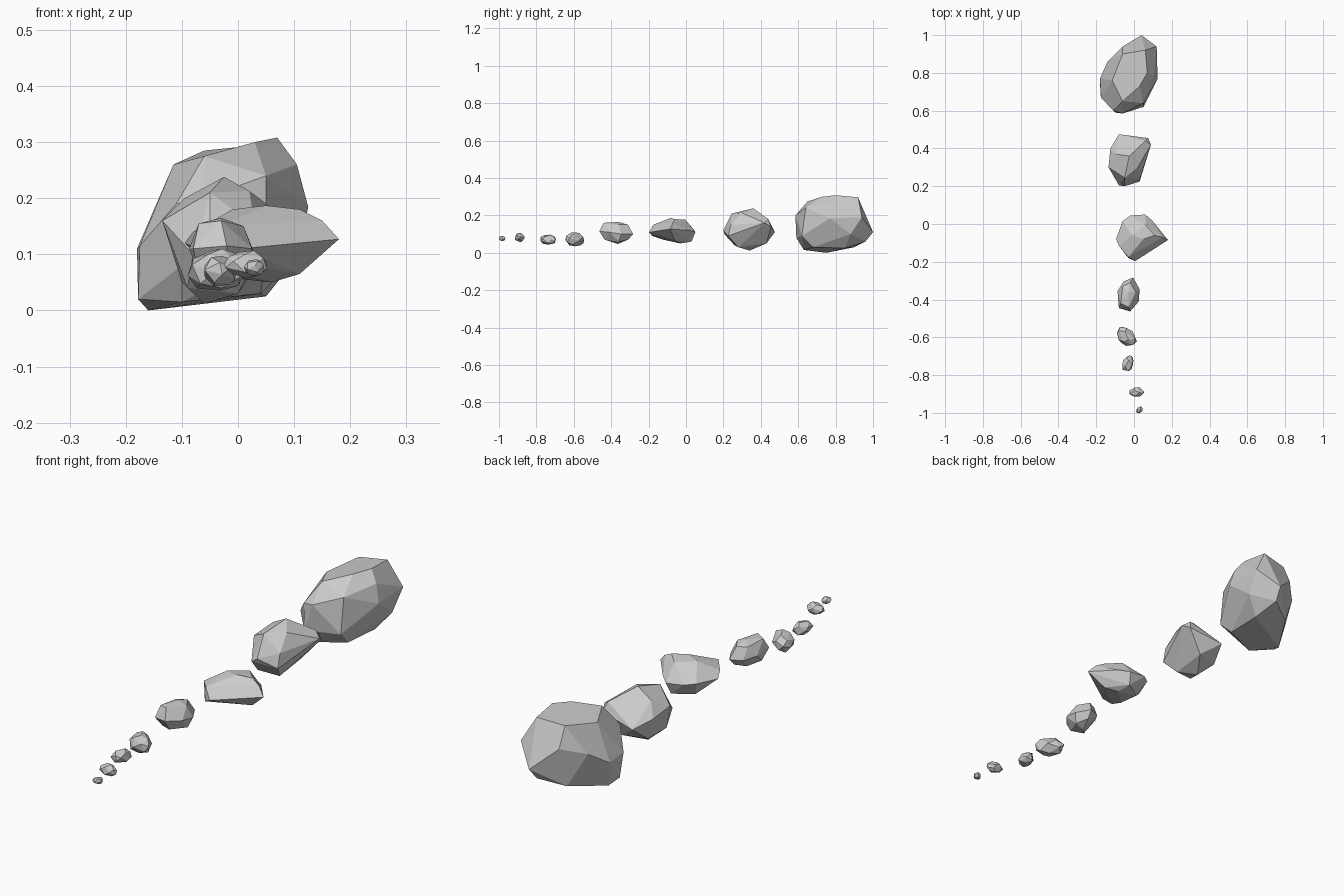
import bpy, bmesh, math, random
from mathutils import Vector, Matrix


def rock(name, pts, merge=11):
    """Faceted stone: hull of a few corner points, near-flat facets merged."""
    pts = [Vector(p) for p in pts]
    mid = sum(pts, Vector()) / len(pts)
    bm = bmesh.new()
    for p in pts:
        bm.verts.new(p - mid)
    res = bmesh.ops.convex_hull(bm, input=bm.verts[:])
    loose = [v for v in bm.verts if not v.link_faces]
    bmesh.ops.delete(bm, geom=loose, context='VERTS')
    bmesh.ops.dissolve_limit(bm, angle_limit=math.radians(merge),
                             verts=bm.verts[:], edges=bm.edges[:])
    bmesh.ops.recalc_face_normals(bm, faces=bm.faces[:])
    me = bpy.data.meshes.new(name)
    bm.to_mesh(me)
    bm.free()
    ob = bpy.data.objects.new(name, me)
    ob.location = mid
    bpy.context.collection.objects.link(ob)
    return ob


def pebble_points(lo, hi, yaw, stretch, seed, n=20):
    """Jittered points on a turned ellipsoid, fitted to a bounding box."""
    rnd = random.Random(seed)
    turn = Matrix.Rotation(math.radians(yaw), 3, 'Z')
    pts = []
    for i in range(n):
        z = 1 - 2 * (i + 0.5) / n
        a = i * 2.39996 + rnd.uniform(-0.3, 0.3)
        r = math.sqrt(1 - z * z)
        p = Vector((r * math.cos(a) * stretch, r * math.sin(a), z))
        pts.append(turn @ (p * rnd.uniform(0.92, 1.08)))
    mn = [min(p[k] for p in pts) for k in range(3)]
    mx = [max(p[k] for p in pts) for k in range(3)]
    return [[lo[k] + (p[k] - mn[k]) / (mx[k] - mn[k]) * (hi[k] - lo[k])
             for k in range(3)] for p in pts]


# Largest boulder at the back
rock("boulder_largest", [
    (-.06, .9, .285), (.06, .92, .297), (.07, .8, .308), (.03, .73, .3),
    (-.06, .65, .275), (-.115, .76, .26), (.105, .78, .26), (.12, .94, .19),
    (.125, .77, .185), (.05, .64, .24), (-.06, .585, .2), (-.11, .6, .19),
    (-.175, .67, .115), (-.18, .77, .11), (-.14, .86, .17), (-.06, .94, .2),
    (.05, .96, .22), (.04, 1.0, .11), (-.178, .7, .02), (-.16, .75, 0),
    (-.1, .59, .08), (.05, .62, .09), (.05, .85, .025), (.03, .96, .06),
    (-.07, .9, .03), (-.1, .63, .015), (.11, .88, .1), (.04, .68, .03)])

# Second boulder
rock("boulder_second", [
    (-.025, .36, .238), (-.095, .37, .2), (-.05, .245, .21), (.02, .3, .213),
    (-.135, .3, .16), (-.125, .4, .14), (-.08, .475, .11), (.075, .455, .14),
    (.09, .42, .16), (.06, .44, .18), (.03, .24, .15), (-.05, .2, .12),
    (-.08, .205, .1), (.03, .225, .09), (-.09, .26, .04), (0, .28, .03),
    (-.06, .34, .012), (0, .43, .05), (-.1, .4, .05)])

# Flat pointed stone
rock("stone_third", [
    (.06, -.005, .178), (.11, -.06, .18), (.05, -.08, .187), (-.01, -.06, .18),
    (.15, -.07, .16), (.18, -.085, .127), (.095, .02, .12), (.06, .05, .11),
    (-.02, .045, .12), (-.06, .015, .125), (-.095, -.08, .12),
    (-.08, -.115, .14), (-.03, -.175, .15), (.005, -.197, .11),
    (-.03, -.18, .09), (.11, -.06, .065), (.06, -.03, .05), (.05, .03, .06),
    (-.03, -.02, .06), (-.03, -.12, .07)])

# Middle stone
rock("stone_fourth", [
    (-.07, -.42, .155), (-.03, -.44, .16), (-.03, -.36, .165),
    (.01, -.36, .15), (-.02, -.31, .15), (-.06, -.33, .15), (-.005, -.283, .1),
    (.03, -.345, .1), (.025, -.41, .11), (-.02, -.463, .115),
    (-.08, -.445, .11), (-.087, -.355, .11), (-.055, -.305, .1),
    (-.03, -.365, .047), (.015, -.36, .06), (-.02, -.435, .07),
    (-.07, -.41, .065), (-.01, -.31, .07)])

# Tail of small pebbles shrinking towards the front
for name, lo, hi, yaw, stretch, seed in [
    ("pebble_fifth", (-.09, -.645, .035), (.015, -.545, .11), -40, 1.4, 3),
    ("pebble_sixth", (-.06, -.778, .043), (-.003, -.695, .097), 70, 1.3, 5),
    ("pebble_seventh", (-.025, -.914, .057), (.052, -.864, .107), 5, 1.2, 8),
    ("pebble_smallest", (.01, -1.0, .062), (.047, -.965, .091), 35, 1.4, 11),
]:
    rock(name, pebble_points(lo, hi, yaw, stretch, seed), 15)
